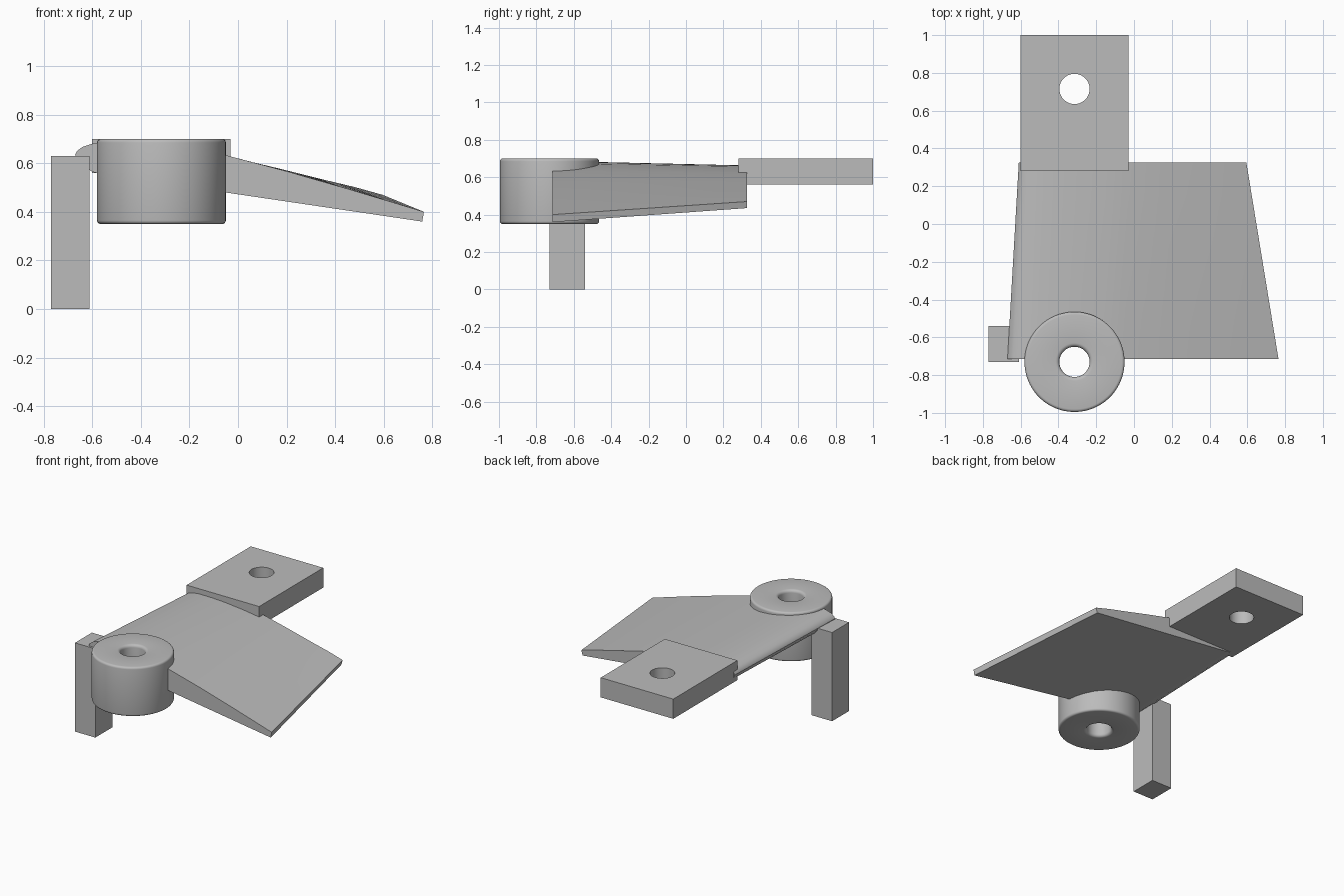
import bpy
import bmesh
import math
from mathutils import Vector, Matrix

default_cube = bpy.data.objects.get("Cube")
if default_cube:
    bpy.data.objects.remove(default_cube, do_unlink=True)

# Single grey material
grey = bpy.data.materials.new("plain grey")
grey.use_nodes = True
grey.diffuse_color = (0.5, 0.5, 0.5, 1)
grey.node_tree.nodes["Principled BSDF"].inputs["Base Color"].default_value = (0.5, 0.5, 0.5, 1)


def make_object(name, bm, smooth=False):
    bmesh.ops.recalc_face_normals(bm, faces=bm.faces[:])
    mesh = bpy.data.meshes.new(name)
    bm.to_mesh(mesh)
    bm.free()
    mesh.materials.append(grey)
    obj = bpy.data.objects.new(name, mesh)
    bpy.context.collection.objects.link(obj)
    if smooth:
        smooth_object(obj)
    return obj


def select_only(obj):
    bpy.ops.object.select_all(action="DESELECT")
    obj.select_set(True)
    bpy.context.view_layer.objects.active = obj


def smooth_object(obj):
    select_only(obj)
    bpy.ops.object.shade_smooth_by_angle(angle=math.radians(35))


def box(name, low, high):
    low, high = Vector(low), Vector(high)
    bm = bmesh.new()
    place = Matrix.Translation((low + high) / 2) @ Matrix.Diagonal((*(high - low), 1))
    bmesh.ops.create_cube(bm, size=1, matrix=place)
    return make_object(name, bm)


def drill(obj, x, y, radius):
    """Cut a vertical round hole through an object."""
    bm = bmesh.new()
    bmesh.ops.create_cone(bm, cap_ends=True, segments=64, radius1=radius, radius2=radius,
                          depth=3, matrix=Matrix.Translation((x, y, 0.5)))
    cutter = make_object("hole_cutter", bm)
    cutter.hide_render = True
    cut = obj.modifiers.new("hole", "BOOLEAN")
    cut.operation = "DIFFERENCE"
    cut.solver = "EXACT"
    cut.object = cutter
    select_only(obj)
    bpy.ops.object.modifier_apply(modifier=cut.name)
    bpy.data.objects.remove(cutter, do_unlink=True)
    smooth_object(obj)


def revolve(name, profile, x, y, segments=96):
    """Spin a closed (radius, height) profile about a vertical axis."""
    bm = bmesh.new()
    rings = []
    for i in range(segments):
        a = math.tau * i / segments
        rings.append([bm.verts.new((x + r * math.cos(a), y + r * math.sin(a), z))
                      for r, z in profile])
    join_rings(bm, rings + rings[:1])
    return make_object(name, bm, smooth=True)


def join_rings(bm, rings):
    for a, b in zip(rings, rings[1:]):
        for j in range(len(a)):
            k = (j + 1) % len(a)
            bm.faces.new((a[j], a[k], b[k], b[j]))


HUB_X, HUB_Y = -0.315, -0.73

# Support post and mounting plate
box("support_post", (-0.77, -0.73, 0), (-0.61, -0.54, 0.63))
plate = box("mounting_plate", (-0.6, 0.28, 0.56), (-0.03, 1, 0.7))
drill(plate, HUB_X, 0.715, 0.08)

# Round hub with softened rims and an eased bore
outer, bore, bottom, top = 0.265, 0.08, 0.35, 0.7
half = []
for i in range(5):
    a = math.radians(90 * i / 4)
    half.append((outer - 0.015 * (1 - math.cos(a)), 0.015 * (1 - math.sin(a))))
for i in range(5):
    a = math.radians(90 * i / 4)
    half.append((bore + 0.02 * (1 - math.sin(a)), 0.02 * (1 - math.cos(a))))
profile = [(r, top - d) for r, d in half] + [(r, bottom + d) for r, d in reversed(half)]
revolve("hub", profile, HUB_X, HUB_Y)

# Blade lofted between a front and a rear section
front = [(-0.67, 0.635), (-0.663, 0.65), (-0.64, 0.667), (-0.6, 0.68), (-0.53, 0.687),
         (-0.42, 0.685), (-0.3, 0.675), (-0.15, 0.654), (-0.05, 0.633), (0.2, 0.567),
         (0.45, 0.495), (0.64, 0.438), (0.765, 0.4), (0.758, 0.36), (-0.56, 0.555),
         (-0.6, 0.565), (-0.64, 0.59), (-0.665, 0.62)]
rear = [(-0.61, 0.615), (-0.605, 0.63), (-0.585, 0.645), (-0.55, 0.657), (-0.5, 0.663),
        (-0.4, 0.662), (-0.3, 0.657), (-0.15, 0.642), (-0.03, 0.625), (0.17, 0.578),
        (0.35, 0.533), (0.48, 0.502), (0.595, 0.47), (0.585, 0.435), (-0.52, 0.553),
        (-0.56, 0.562), (-0.59, 0.58), (-0.605, 0.6)]
bm = bmesh.new()
start, end = -0.715, 0.325
steps = 6
rings = []
for i in range(steps + 1):
    t = i / steps
    rings.append([bm.verts.new((xa + (xb - xa) * t, start + (end - start) * t, za + (zb - za) * t))
                  for (xa, za), (xb, zb) in zip(front, rear)])
join_rings(bm, rings)
bm.faces.new(rings[0])
bm.faces.new(rings[-1])
blade = make_object("blade", bm)
# Clear the blade from the hub bore, with the cut hidden inside the hub wall
drill(blade, HUB_X, HUB_Y, 0.17)
